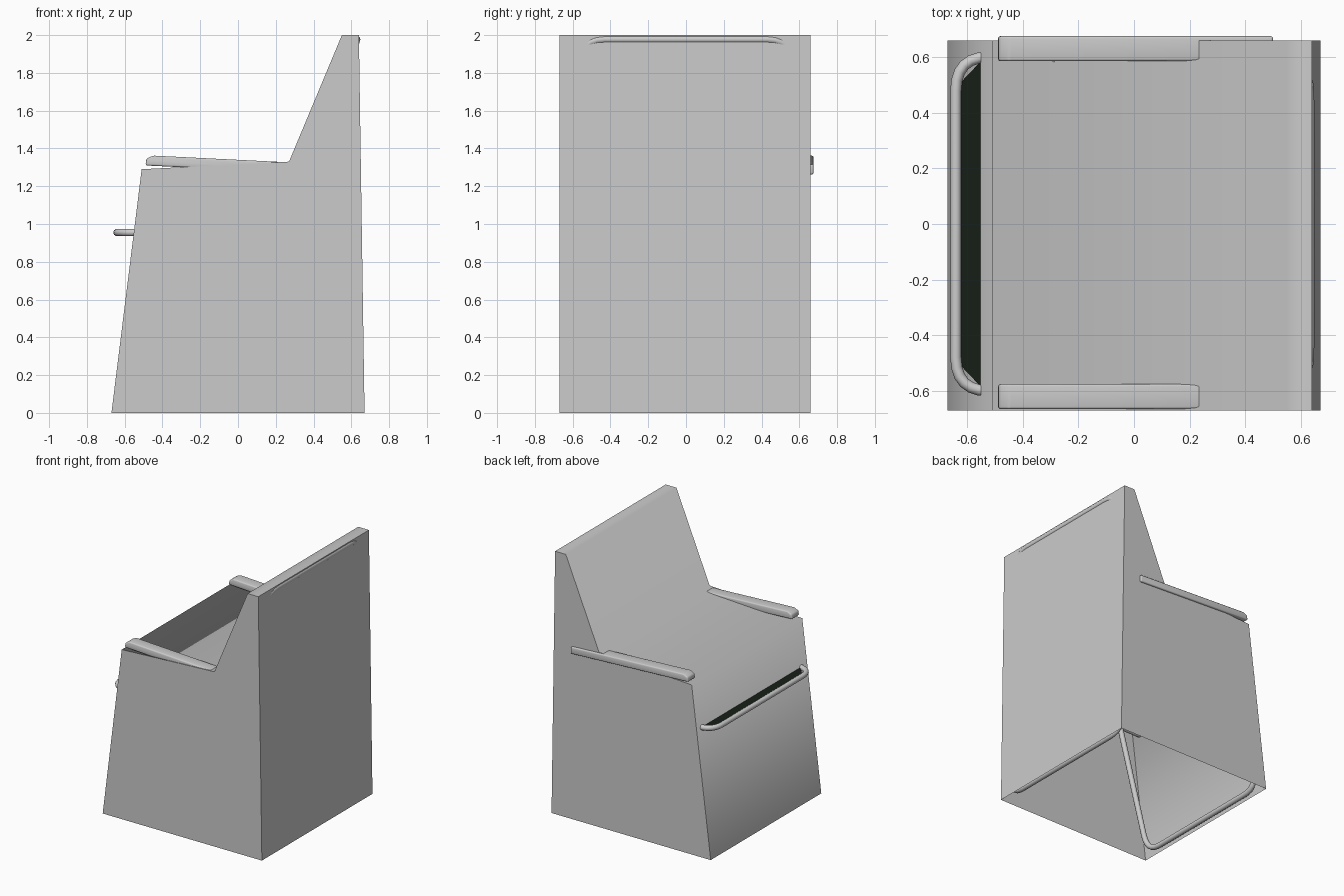
import bpy, bmesh, math
from mathutils import Vector

if "Cube" in bpy.data.objects:
    bpy.data.objects.remove(bpy.data.objects["Cube"])


def finish(name, bm, angle=30, mat=None):
    bmesh.ops.recalc_face_normals(bm, faces=bm.faces)
    me = bpy.data.meshes.new(name)
    bm.to_mesh(me)
    bm.free()
    ob = bpy.data.objects.new(name, me)
    bpy.context.collection.objects.link(ob)
    if mat:
        me.materials.append(mat)
    bpy.ops.object.select_all(action='DESELECT')
    ob.select_set(True)
    bpy.context.view_layer.objects.active = ob
    bpy.ops.object.shade_smooth_by_angle(angle=math.radians(angle))
    return ob


def extrude_profile(name, pts, y0, y1, angle=30, open_side=None, bevel=0, mat=None):
    """Extrude an x-z outline along y; open_side removes one strip face."""
    bm = bmesh.new()
    a = [bm.verts.new((x, y0, z)) for x, z in pts]
    b = [bm.verts.new((x, y1, z)) for x, z in pts]
    bm.faces.new(a)
    bm.faces.new(b[::-1])
    n = len(pts)
    for i in range(n):
        if i != open_side:
            j = (i + 1) % n
            bm.faces.new((a[i], b[i], b[j], a[j]))
    if bevel:
        bmesh.ops.bevel(bm, geom=bm.edges[:], offset=bevel, segments=3,
                        affect='EDGES', profile=0.5, clamp_overlap=True)
    return finish(name, bm, angle, mat)


def rounded(pts, r, steps=6):
    """Round the inner corners of a path."""
    pts = [Vector(p) for p in pts]
    out = [pts[0]]
    for p, c, n in zip(pts, pts[1:], pts[2:]):
        s, e = c + (p - c).normalized() * r, c + (n - c).normalized() * r
        for i in range(steps + 1):
            t = i / steps
            out.append(s * (1 - t) ** 2 + c * 2 * t * (1 - t) + e * t * t)
    return out + [pts[-1]]


def tube(name, pts, radius=0.02, corner=0.13):
    cu = bpy.data.curves.new(name, 'CURVE')
    cu.dimensions = '3D'
    cu.bevel_depth = radius
    cu.bevel_resolution = 3
    cu.use_fill_caps = True
    path = rounded(pts, corner)
    sp = cu.splines.new('POLY')
    sp.points.add(len(path) - 1)
    for q, p in zip(sp.points, path):
        q.co = (*p, 1)
    ob = bpy.data.objects.new(name, cu)
    bpy.context.collection.objects.link(ob)
    bpy.ops.object.select_all(action='DESELECT')
    ob.select_set(True)
    bpy.context.view_layer.objects.active = ob
    bpy.ops.object.convert(target='MESH')
    return bpy.context.view_layer.objects.active


def hoop(name, end, bar, w=0.6, corner=0.13):
    """U-shaped tube: two side rails (x, z) joined by a cross bar along y."""
    (ex, ez), (bx, bz) = end, bar
    return tube(name, [(ex, -w, ez), (bx, -w, bz), (bx, w, bz), (ex, w, ez)],
                corner=corner)


fabric = bpy.data.materials.new("dark_fabric")
fabric.diffuse_color = (0.008, 0.013, 0.008, 1)
fabric.use_nodes = True
fabric.node_tree.nodes["Principled BSDF"].inputs["Base Color"].default_value = fabric.diffuse_color

# Protective cover: thin sheet, open underneath, softly shaded over the front
extrude_profile("cover", [(-0.67, 0), (0.67, 0), (0.64, 2), (0.55, 2),
                          (0.27, 1.33), (-0.51, 1.29)],
                -0.67, 0.66, angle=85, open_side=0)

# Armrests poking through the cover
arm = [(-0.49, 1.31), (-0.485, 1.345), (-0.45, 1.362), (0.5, 1.315), (0.5, 1.262)]
for side, y0 in (("right", -0.665), ("left", 0.585)):
    extrude_profile("armrest_" + side, arm, y0, y0 + 0.09, bevel=0.009)

# Folding tube frame
hoop("seat_frame", (0.4, 0.955), (-0.64, 0.955), corner=0.12)
hoop("front_leg_frame", (-0.28, 1.3), (-0.63, 0.022))
hoop("rear_leg_frame", (0.3, 1.28), (0.63, 0.022))
hoop("back_frame", (0.37, 0.955), (0.628, 1.977), w=0.56)

# Seat panel with clipped front corners
bm = bmesh.new()
outline = [(-0.645, -0.485), (-0.545, -0.59), (0.4, -0.59),
           (0.4, 0.59), (-0.545, 0.59), (-0.645, 0.485)]
bm.faces.new([bm.verts.new((x, y, 0.957)) for x, y in outline])
finish("seat_panel", bm, mat=fabric)

# Back panel
bm = bmesh.new()
bm.faces.new([bm.verts.new(p) for p in ((0.39, -0.55, 1.03), (0.39, 0.55, 1.03),
                                        (0.6, 0.5, 1.87), (0.6, -0.5, 1.87))])
finish("back_panel", bm, mat=fabric)
